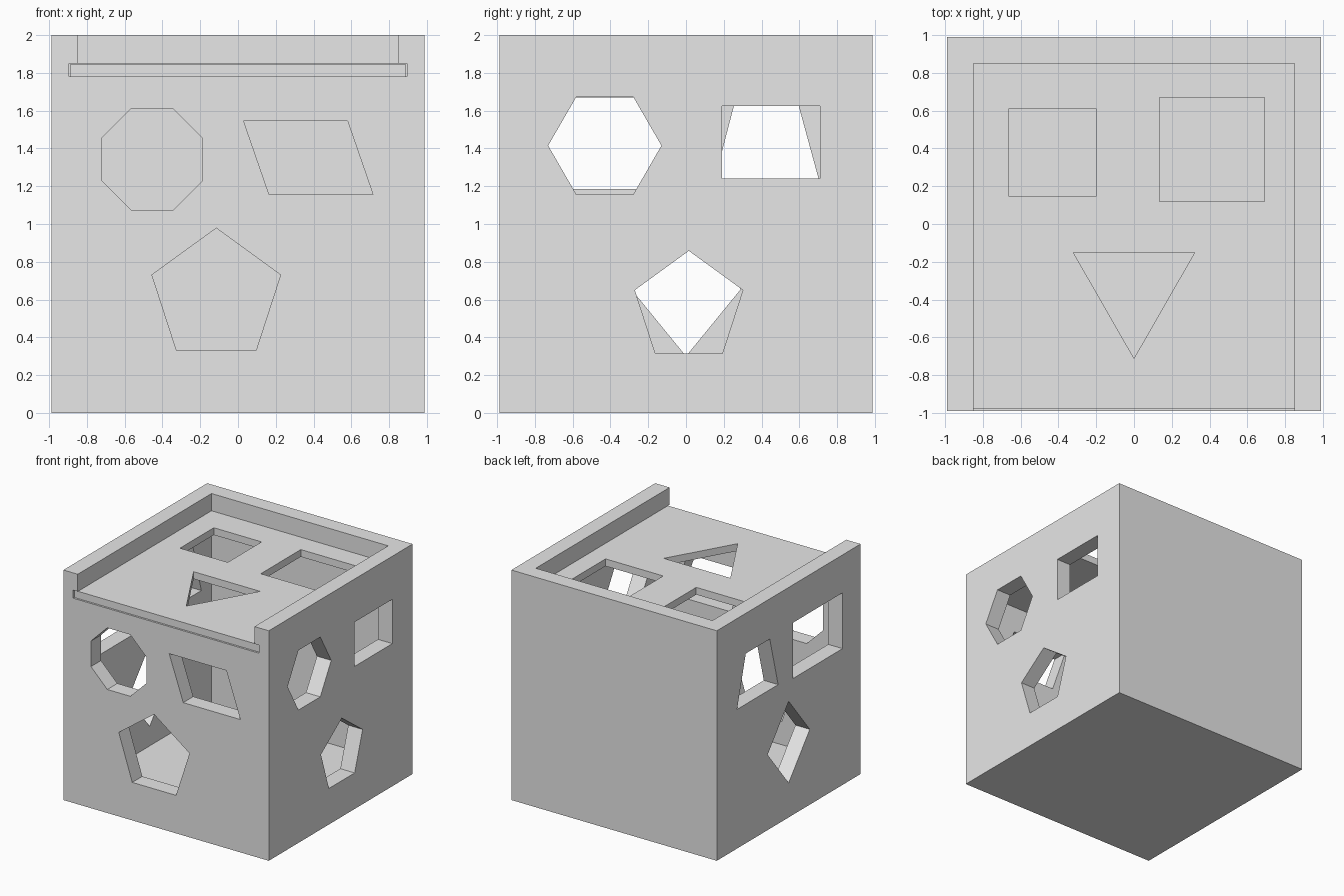
import bpy
import bmesh
from math import cos, sin, radians
from mathutils import Vector

if "Cube" in bpy.data.objects:
    bpy.data.objects.remove(bpy.data.objects["Cube"], do_unlink=True)

SIDE = 0.988      # half width of the box
INNER = 0.85      # half width of the cavity
GROOVE = 0.895    # half width of the lid groove

grey = bpy.data.materials.new("light_grey")
grey.use_nodes = True
grey.diffuse_color = (0.8, 0.8, 0.8, 1)
grey.node_tree.nodes["Principled BSDF"].inputs["Base Color"].default_value = (0.8, 0.8, 0.8, 1)


def prism(name, outline, axis, start, end):
    """Extrude a 2D outline along the x, y or z axis."""
    def place(u, v, d):
        return {"x": (d, u, v), "y": (u, d, v), "z": (u, v, d)}[axis]
    bm = bmesh.new()
    base = bm.faces.new([bm.verts.new(place(u, v, start)) for u, v in outline])
    grown = bmesh.ops.extrude_face_region(bm, geom=[base])["geom"]
    shift = Vector(place(0, 0, end - start))
    bmesh.ops.translate(bm, vec=shift, verts=[g for g in grown if isinstance(g, bmesh.types.BMVert)])
    bmesh.ops.recalc_face_normals(bm, faces=bm.faces)
    mesh = bpy.data.meshes.new(name)
    bm.to_mesh(mesh)
    bm.free()
    mesh.materials.append(grey)
    obj = bpy.data.objects.new(name, mesh)
    bpy.context.collection.objects.link(obj)
    return obj


def rect(u0, u1, v0, v1):
    return [(u0, v0), (u1, v0), (u1, v1), (u0, v1)]


def polygon(sides, u, v, radius, turn):
    angles = [radians(turn + 360 * i / sides) for i in range(sides)]
    return [(u + radius * cos(a), v + radius * sin(a)) for a in angles]


def cut(target, cutter):
    cutter.hide_render = True
    mod = target.modifiers.new("cut", "BOOLEAN")
    mod.operation = "DIFFERENCE"
    mod.solver = "EXACT"
    mod.object = cutter
    bpy.context.view_layer.objects.active = target
    bpy.ops.object.modifier_apply(modifier=mod.name)
    bpy.data.objects.remove(cutter, do_unlink=True)


# Box with cavity, lid groove and open front mouth
box = prism("box", rect(-SIDE, SIDE, -SIDE, SIDE), "z", 0, 2)
cut(box, prism("cavity", rect(-INNER, INNER, -INNER, INNER), "z", 0.13, 1.82))
cut(box, prism("groove", rect(-GROOVE, GROOVE, -1.1, GROOVE), "z", 1.78, 1.85))
cut(box, prism("mouth", rect(-INNER, INNER, -1.1, INNER), "z", 1.81, 2.1))

# Front holes: octagon, parallelogram, pentagon
slanted = [(0.03, 1.545), (0.165, 1.155), (0.715, 1.155), (0.58, 1.545)]
front_holes = [polygon(8, -0.455, 1.342, 0.29, 22.5), slanted,
               polygon(5, -0.115, 0.62, 0.358, 90)]

# Right holes: hexagon, rectangle, pentagon
right_holes = [polygon(6, -0.43, 1.415, 0.3, 0), rect(0.19, 0.71, 1.24, 1.625),
               polygon(5, 0.015, 0.557, 0.301, 90)]

# Left holes: rectangle, trapezoid, diamond
trapezoid = [(0.145, 1.21), (0.71, 1.21), (0.59, 1.65), (0.26, 1.65)]
diamond = [(0, 0.3), (0.29, 0.655), (0, 1.01), (-0.29, 0.655)]
left_holes = [rect(-0.74, -0.06, 1.185, 1.67), trapezoid, diamond]

for axis, start, end, holes in (("y", -1.2, -0.7, front_holes),
                                ("x", 0.7, 1.2, right_holes),
                                ("x", -1.2, -0.7, left_holes)):
    for outline in holes:
        cut(box, prism("hole", outline, axis, start, end))

# Sliding lid with two squares and a triangle
lid = prism("sliding_lid", rect(-0.89, 0.89, -0.975, 0.89), "z", 1.782, 1.845)
for outline in (rect(-0.66, -0.2, 0.145, 0.61), rect(0.135, 0.69, 0.12, 0.67),
                [(-0.32, -0.152), (0, -0.71), (0.32, -0.152)]):
    cut(lid, prism("hole", outline, "z", 1.6, 2))
